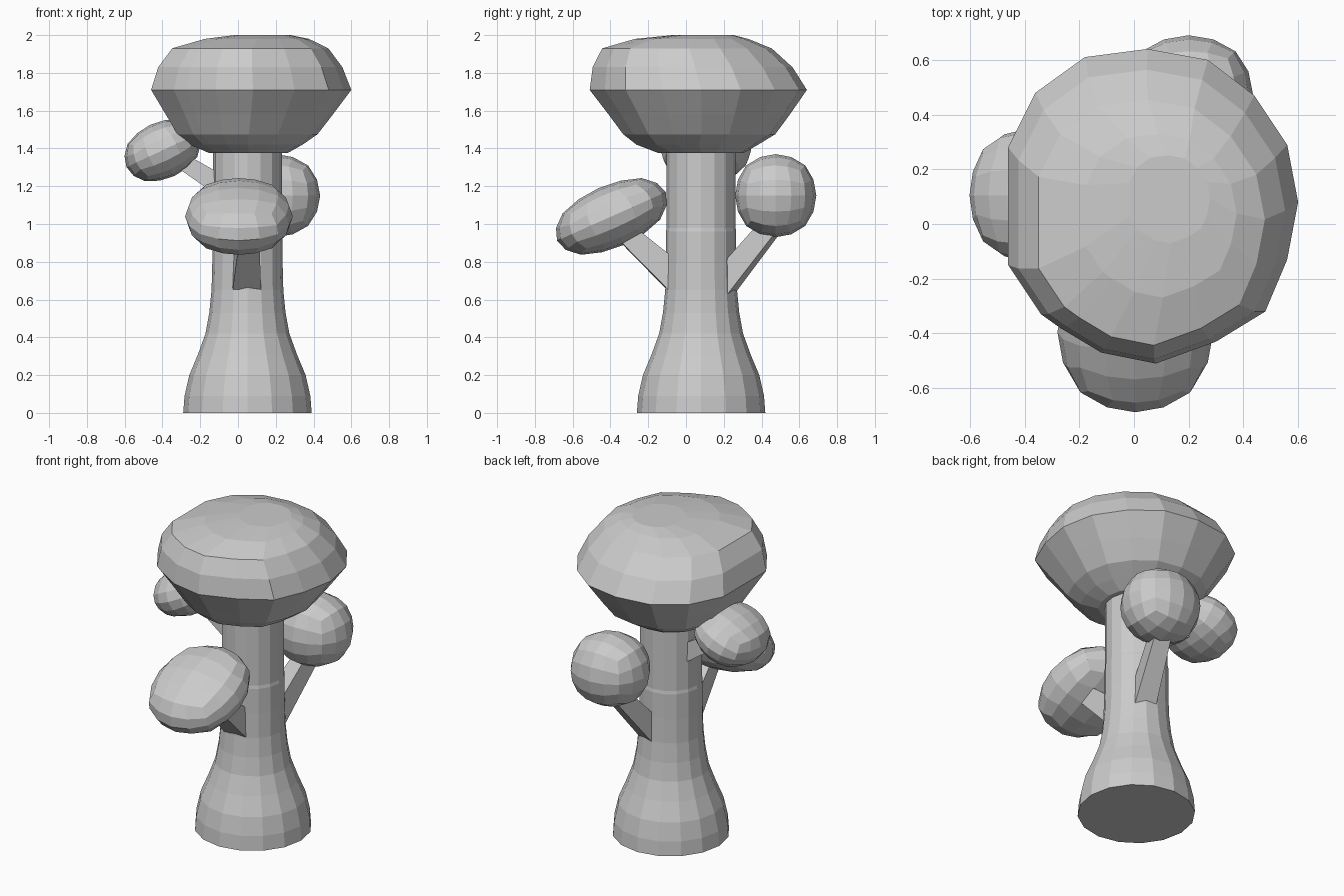
import bpy, bmesh
from math import cos, sin, tan, pi, radians
from mathutils import Vector, Matrix, Euler

if "Cube" in bpy.data.objects:
    bpy.data.objects.remove(bpy.data.objects["Cube"])


def finish(bm, name):
    bmesh.ops.recalc_face_normals(bm, faces=bm.faces)
    mesh = bpy.data.meshes.new(name)
    bm.to_mesh(mesh)
    bm.free()
    obj = bpy.data.objects.new(name, mesh)
    bpy.context.collection.objects.link(obj)
    return obj


def loft(name, rings):
    """Skin a stack of equal-length point loops and cap both ends."""
    bm = bmesh.new()
    loops = [[bm.verts.new(p) for p in ring] for ring in rings]
    n = len(loops[0])
    for a, b in zip(loops, loops[1:]):
        for i in range(n):
            j = (i + 1) % n
            bm.faces.new((a[i], a[j], b[j], b[i]))
    bm.faces.new(loops[0][::-1])
    bm.faces.new(loops[-1])
    return finish(bm, name)


def foliage(name, center, half, tilt):
    """Faceted ball made from a rounded cube grid, scaled and tilted."""
    bm = bmesh.new()
    bmesh.ops.create_cube(bm, size=2)
    bmesh.ops.subdivide_edges(bm, edges=bm.edges[:], cuts=3, use_grid_fill=True)
    rot = Euler([radians(t) for t in tilt]).to_matrix()
    for v in bm.verts:
        d = Vector([tan(c * pi / 4) for c in v.co])
        p = d.normalized() * 0.93 + d * 0.07
        v.co = Vector(center) + rot @ Vector([p[k] * half[k] for k in range(3)])
    return finish(bm, name)


def branch(name, start, end, w0, w1):
    """Square tapered limb."""
    s, e = Vector(start), Vector(end)
    axis = (e - s).normalized()
    side = axis.cross(Vector((0, 0, 1))).normalized()
    up = side.cross(axis)
    corners = ((-1, -1), (1, -1), (1, 1), (-1, 1))
    return loft(name, [[c + (side * a + up * b) * w / 2 for a, b in corners]
                       for c, w in ((s, w0), (e, w1))])


# Flared trunk
profile = [(0, 0.34), (0.09, 0.333), (0.2, 0.308), (0.31, 0.262), (0.42, 0.222),
           (0.53, 0.202), (0.65, 0.19), (0.8, 0.186), (0.96, 0.186),
           (0.98, 0.182), (1.2, 0.182), (1.45, 0.182)]
loft("trunk", [[(0.05 + r * cos(i * pi / 8), 0.08 + r * sin(i * pi / 8), z)
                for i in range(16)] for z, r in profile])

# Main crown: irregular outline scaled ring by ring
outline = [(0.6, 0.08), (0.56, 0.29), (0.44, 0.47), (0.27, 0.6), (0.05, 0.64),
           (-0.18, 0.61), (-0.36, 0.48), (-0.46, 0.28), (-0.46, -0.15),
           (-0.34, -0.33), (-0.27, -0.38), (-0.12, -0.47), (0.08, -0.51),
           (0.3, -0.43), (0.48, -0.32), (0.56, -0.13)]
crown = [(1.375, 0.39, 0.055, 0.08), (1.42, 0.56, 0.045, 0.06),
         (1.475, 0.70, 0.05, 0.07), (1.58, 0.835, 0.06, 0.07),
         (1.71, 1.0, 0.07, 0.065), (1.83, 0.92, 0.065, 0.035),
         (1.93, 0.78, 0.065, 0.005), (1.98, 0.52, 0.1, 0.03),
         (2.0, 0.28, 0.13, 0.09)]
loft("crown", [[(cx + (x - 0.07) * s, cy + (y - 0.065) * s, z) for x, y in outline]
               for z, s, cx, cy in crown])

# Side foliage clumps
foliage("front_foliage", (0.005, -0.395, 1.04), (0.285, 0.315, 0.165), (24, 0, 0))
foliage("back_foliage", (0.2, 0.475, 1.15), (0.235, 0.215, 0.22), (0, 0, 0))
foliage("left_foliage", (-0.4, 0.105, 1.39), (0.21, 0.24, 0.15), (0, -25, 0))

# Branches holding the clumps
branch("front_branch", (0.045, -0.05, 0.71), (0.06, -0.36, 0.99), 0.15, 0.1)
branch("back_branch", (0.1, 0.19, 0.67), (0.18, 0.46, 1.0), 0.13, 0.1)
branch("left_branch", (-0.07, 0.1, 1.19), (-0.34, 0.1, 1.36), 0.11, 0.08)
